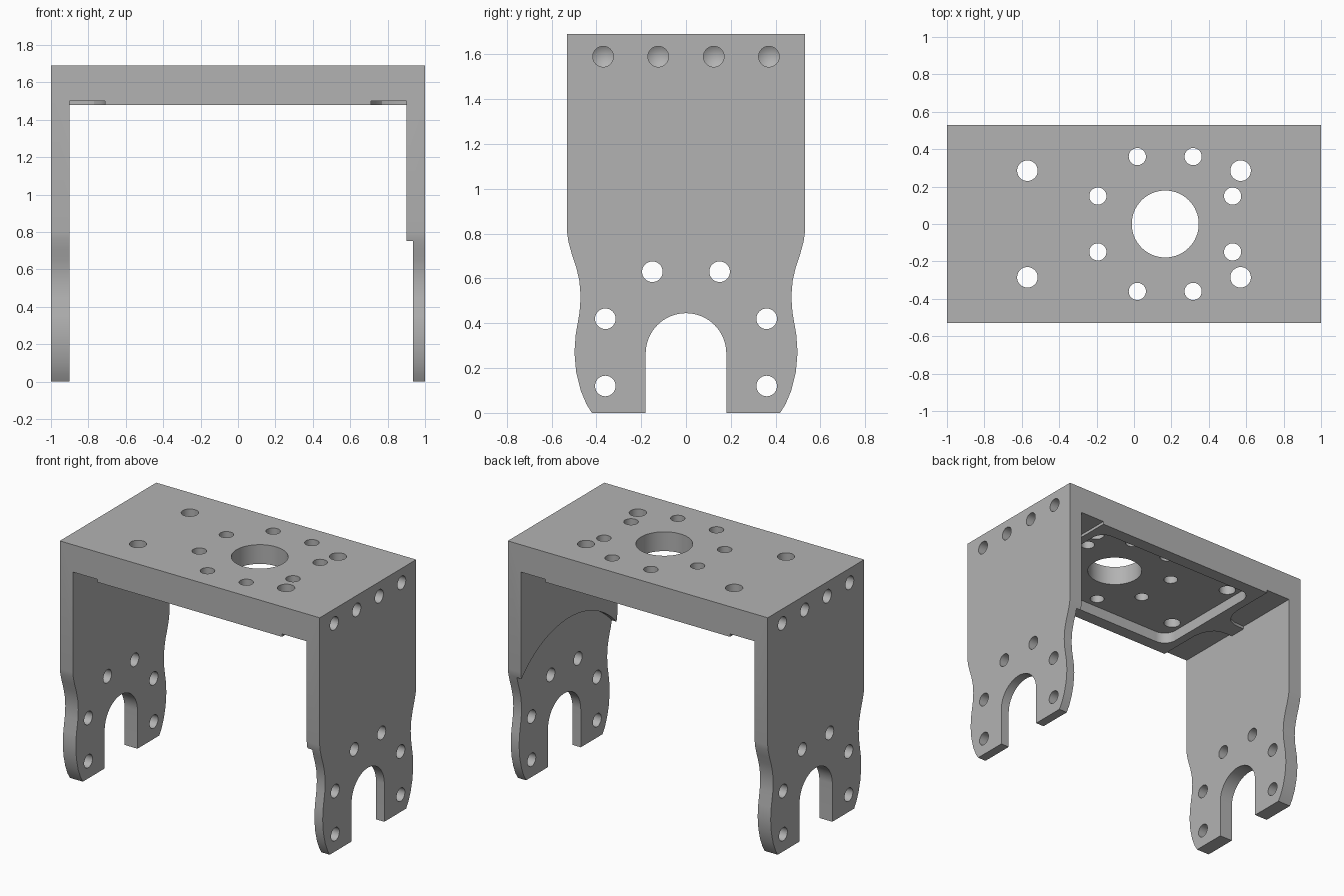
import bpy, bmesh
from math import sin, cos, pi, radians

cube = bpy.data.objects.get("Cube")
if cube:
    bpy.data.objects.remove(cube)

grey = bpy.data.materials.new("plain_grey")
grey.use_nodes = True
COLOUR = (0.45, 0.45, 0.45, 1)
grey.diffuse_color = COLOUR
grey.node_tree.nodes["Principled BSDF"].inputs["Base Color"].default_value = COLOUR

# Maps a flat (u, v) point at depth w onto the chosen extrusion axis
PLACE = {
    "x": lambda u, v, w: (w, u, v),
    "y": lambda u, v, w: (u, w, v),
    "z": lambda u, v, w: (u, v, w),
}


def arc(u, v, r, start=0, end=360, steps=48):
    count = steps if end - start == 360 else steps + 1
    angles = [radians(start + (end - start) * i / steps) for i in range(count)]
    return [(u + r * cos(a), v + r * sin(a)) for a in angles]


def prism(bm, outline, axis, start, end):
    rings = [[bm.verts.new(PLACE[axis](u, v, w)) for u, v in outline] for w in (start, end)]
    n = len(outline)
    for ring in rings:
        bm.faces.new(ring)
    for i in range(n):
        j = (i + 1) % n
        bm.faces.new((rings[0][i], rings[0][j], rings[1][j], rings[1][i]))


def drill(bm, y, z, r, side):
    # Blind hole with a pointed end, running inwards from one side
    mouth, floor, tip = (bm_ring(bm, y, z, r, side * 1.1), bm_ring(bm, y, z, r, side * 0.8),
                         bm.verts.new((side * 0.77, y, z)))
    bm.faces.new(mouth)
    for i in range(len(mouth)):
        j = (i + 1) % len(mouth)
        bm.faces.new((mouth[i], mouth[j], floor[j], floor[i]))
        bm.faces.new((floor[i], floor[j], tip))


def bm_ring(bm, y, z, r, x):
    return [bm.verts.new((x, u, v)) for u, v in arc(y, z, r, steps=32)]


def make_object(name, bm):
    bmesh.ops.recalc_face_normals(bm, faces=bm.faces)
    mesh = bpy.data.meshes.new(name)
    bm.to_mesh(mesh)
    bm.free()
    mesh.materials.append(grey)
    obj = bpy.data.objects.new(name, mesh)
    bpy.context.collection.objects.link(obj)
    return obj


def combine(target, bm, operation="DIFFERENCE"):
    cutter = make_object("cutter", bm)
    cutter.hide_render = True
    mod = target.modifiers.new("cut", "BOOLEAN")
    mod.operation, mod.solver, mod.object = operation, "EXACT", cutter
    graph = bpy.context.evaluated_depsgraph_get()
    result = bpy.data.meshes.new_from_object(target.evaluated_get(graph))
    target.modifiers.clear()
    target.data = result
    bpy.data.objects.remove(cutter)


# Channel: top plate with two legs
half = [(1, 1.69), (1, 0), (0.9, 0), (0.9, 1.48)]
bm = bmesh.new()
prism(bm, half + [(-x, z) for x, z in reversed(half)], "y", -0.6, 0.6)
bracket = make_object("bracket", bm)

# Waisted side outline with the arched slot at the foot
edge = [(0.53, 1.8), (0.53, 0.8), (0.525, 0.765), (0.51, 0.71), (0.49, 0.65), (0.476, 0.59),
        (0.47, 0.52), (0.475, 0.45), (0.492, 0.35), (0.498, 0.27), (0.49, 0.18),
        (0.47, 0.1), (0.445, 0.04), (0.42, 0), (0.42, -0.1), (0.18, -0.1)]
outline = edge + arc(0, 0.265, 0.18, 0, 180, 32) + [(-y, z) for y, z in reversed(edge)]
bm = bmesh.new()
prism(bm, outline, "x", -1.2, 1.2)
combine(bracket, bm, "INTERSECT")

# Round thinned area inside the left leg
bm = bmesh.new()
prism(bm, arc(0, 0.265, 0.715, steps=96), "x", 0.7, 0.936)
combine(bracket, bm)

# Rounded pocket under the top plate
w, d, r = 0.65, 0.44, 0.09
corners = [(w - r, d - r, 0), (r - w, d - r, 90), (r - w, r - d, 180), (w - r, r - d, 270)]
bm = bmesh.new()
prism(bm, [p for x, y, a in corners for p in arc(x, y, r, a, a + 90, 10)], "z", 1.4, 1.556)
combine(bracket, bm)

# Shallow end recesses, leaving a flared tongue to each leg
flare = [(0.9, 0.06), (0.82, 0.065), (0.77, 0.085), (0.74, 0.12), (0.72, 0.165),
         (0.71, 0.22), (0.71, 0.6), (0.9, 0.6)]
bm = bmesh.new()
for sx in (1, -1):
    for sy in (1, -1):
        prism(bm, [(sx * x, sy * y) for x, y in flare], "z", 1.4, 1.5)
combine(bracket, bm)

# Through holes in both legs
bm = bmesh.new()
for y, z in [(0.15, 0.63), (0.36, 0.42), (0.36, 0.12)]:
    for s in (1, -1):
        prism(bm, arc(s * y, z, 0.046, steps=32), "x", -1.2, 1.2)
combine(bracket, bm)

# Blind holes in the plate ends
bm = bmesh.new()
for y in (-0.37, -0.124, 0.124, 0.37):
    for side in (1, -1):
        drill(bm, y, 1.59, 0.046, side)
combine(bracket, bm)

# Bore, bolt circle and corner holes in the top plate
bm = bmesh.new()
prism(bm, arc(0.167, 0, 0.179, steps=64), "z", 1.3, 1.9)
for i in range(8):
    a = radians(22.5 + 45 * i)
    prism(bm, arc(0.167 + 0.39 * cos(a), 0.39 * sin(a), 0.046, steps=32), "z", 1.3, 1.9)
for x in (0.57, -0.57):
    for y in (0.285, -0.285):
        prism(bm, arc(x, y, 0.055, steps=32), "z", 1.3, 1.9)
combine(bracket, bm)

# Smooth curved walls, keep crisp edges
bpy.ops.object.select_all(action="DESELECT")
bracket.select_set(True)
bpy.context.view_layer.objects.active = bracket
bpy.ops.object.shade_smooth_by_angle(angle=radians(25))
